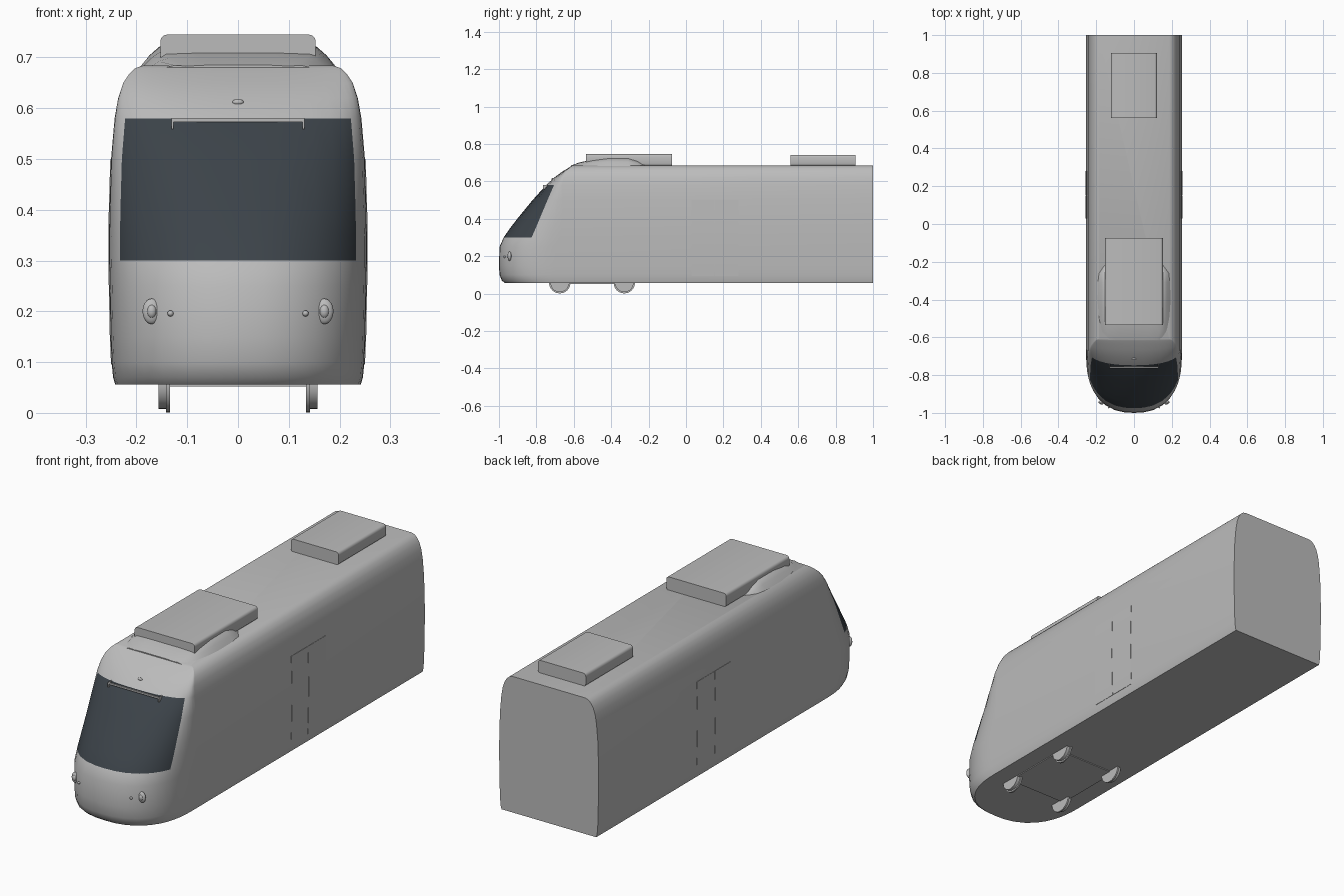
import bpy, bmesh
from math import radians, pi
from mathutils import Matrix

cube = bpy.data.objects.get("Cube")
if cube:
    bpy.data.objects.remove(cube, do_unlink=True)


def material(name, color):
    mat = bpy.data.materials.new(name)
    mat.use_nodes = True
    mat.diffuse_color = (*color, 1)
    mat.node_tree.nodes["Principled BSDF"].inputs["Base Color"].default_value = (*color, 1)
    return mat


GREY = material("body grey", (0.5, 0.5, 0.5))
GLASS = material("windscreen dark", (0.045, 0.056, 0.067))


def finish(name, bm, mats=(GREY,), angle=32):
    bmesh.ops.recalc_face_normals(bm, faces=bm.faces[:])
    mesh = bpy.data.meshes.new(name)
    bm.to_mesh(mesh)
    bm.free()
    for mat in mats:
        mesh.materials.append(mat)
    obj = bpy.data.objects.new(name, mesh)
    bpy.context.collection.objects.link(obj)
    bpy.ops.object.select_all(action='DESELECT')
    obj.select_set(True)
    bpy.context.view_layer.objects.active = obj
    bpy.ops.object.shade_smooth_by_angle(angle=radians(angle))
    return obj


def loft(bm, rings, closed=True):
    """Skin a list of equally long point rings and cap both ends."""
    rows = [[bm.verts.new(p) for p in ring] for ring in rings]
    count = len(rows[0])
    for low, high in zip(rows, rows[1:]):
        for i in range(count):
            j = (i + 1) % count
            bm.faces.new((low[i], low[j], high[j], high[i]))
    bm.faces.new(rows[0][::-1])
    bm.faces.new(rows[-1])


# Shell levels: height, half width, nose tip y, nose depth
LEVELS = [
    (.056, .242, -.968, .29), (.07, .246, -.985, .295), (.1, .249, -.997, .3),
    (.15, .251, -1, .3), (.25, .253, -.997, .3), (.3, .254, -.975, .3),
    (.35, .254, -.94, .275), (.4, .253, -.902, .24), (.5, .25, -.82, .16),
    (.58, .243, -.748, .085), (.62, .236, -.705, .05), (.65, .226, -.665, .025),
    (.668, .214, -.635, .01), (.679, .202, -.618, .004), (.684, .187, -.608, .001)]


def level(z):
    for a, b in zip(LEVELS, LEVELS[1:]):
        if a[0] <= z <= b[0]:
            t = (z - a[0]) / (b[0] - a[0])
            return [p + (q - p) * t for p, q in zip(a, b)]
    return LEVELS[-1]


def nose_y(x, z):
    _, width, tip, depth = level(z)
    u = min(abs(x) / width, 1)
    return tip + depth * (1 - (1 - u ** 2.4) ** (1 / 2.4))


# Car shell: stacked plan outlines with a rounded nose
half = [1, .995, .98, .955, .915, .85, .75, .6, .4, .2]
spread = half + [0] + [-u for u in reversed(half)]
rings = []
for z, width, tip, depth in LEVELS:
    ring = [(width, 1, z)]
    ring += [(u * width, nose_y(u * width, z), z) for u in spread]
    ring.append((-width, 1, z))
    rings.append(ring)
bm = bmesh.new()
loft(bm, rings)
for face in bm.faces:
    c = face.calc_center_median()
    if .3 < c.z < .58 and abs(c.x) < .229 and c.y < -.5:
        face.material_index = 1
finish("car_shell", bm, (GREY, GLASS))

# Roof fairing: y, half base, half top, height
bm = bmesh.new()
sections = [(-.615, .15, .1, .685), (-.57, .178, .135, .701), (-.5, .192, .148, .716),
            (-.42, .196, .152, .724), (-.31, .195, .154, .724), (-.26, .19, .155, .709),
            (-.215, .16, .14, .685)]
rings = []
for y, base, top, h in sections:
    side = [(base, .678), ((base + top) / 2, (h + .684) / 2), (top, h - .002), (top * .6, h)]
    outline = side + [(-x, z) for x, z in reversed(side)]
    rings.append([(x, y, z) for x, z in outline])
loft(bm, rings)
finish("roof_fairing", bm, angle=50)


def box(bm, x, y, z):
    """Add a box from three (low, high) ranges."""
    size = [b - a for a, b in (x, y, z)]
    centre = [(a + b) / 2 for a, b in (x, y, z)]
    mat = Matrix.Translation(centre) @ Matrix.Diagonal((*size, 1))
    return bmesh.ops.create_cube(bm, size=1, matrix=mat)["verts"]


# Roof equipment boxes with rounded long edges
for name, width, y0, y1, top in (("front_roof_unit", .153, -.535, -.075, .745),
                                 ("rear_roof_unit", .122, .56, .905, .742)):
    bm = bmesh.new()
    box(bm, (-width, width), (y0, y1), (.682, top))
    edges = [e for e in bm.edges if abs(e.verts[0].co.y - e.verts[1].co.y) > .1]
    bmesh.ops.bevel(bm, geom=edges, offset=.013, segments=3, affect='EDGES', profile=.5)
    finish(name, bm)

# Sliding door leaves following the side walls
for side, label in ((1, "left"), (-1, "right")):
    for y0, y1, part in ((.03, .149, "front"), (.152, .28, "rear")):
        bm = bmesh.new()
        rings = []
        for z in (.095, .15, .25, .3, .4, .5):
            w = level(z)[1]
            rings.append([(side * (w + d), y, z) for d, y in
                          ((.0015, y0), (.0015, y1), (-.004, y1), (-.004, y0))])
        loft(bm, rings)
        finish(f"{label}_{part}_door_leaf", bm)


def ellipsoid(bm, x, y, z, radii):
    mat = Matrix.Translation((x, y, z)) @ Matrix.Diagonal((*radii, 1))
    bmesh.ops.create_uvsphere(bm, u_segments=24, v_segments=12, radius=1, matrix=mat)


# Headlights and marker lamps
for side, label in ((1, "left"), (-1, "right")):
    bm = bmesh.new()
    x, z = side * .17, .2
    ellipsoid(bm, x, nose_y(x, z), z, (.018, .01, .025))
    ellipsoid(bm, x, nose_y(x, z) - .004, z, (.01, .01, .014))
    finish(label + "_headlight", bm)
    bm = bmesh.new()
    x, z = side * .133, .196
    ellipsoid(bm, x, nose_y(x, z), z, (.006, .006, .006))
    finish(label + "_marker_lamp", bm)

# Top lamp above the windscreen
bm = bmesh.new()
ellipsoid(bm, 0, nose_y(0, .612), .612, (.011, .006, .006))
finish("top_lamp", bm)

# Rail across the windscreen top with end brackets
bm = bmesh.new()
y = nose_y(0, .576)
box(bm, (-.13, .13), (y - .012, y - .004), (.573, .581))
for side in (1, -1):
    x = side * .129
    box(bm, (x - .002, x + .002), (y - .012, y + .02), (.559, .581))
finish("windscreen_rail", bm)


# Flanged wheels below the floor
def disc(bm, x, y, radius, depth):
    mat = Matrix.Translation((x, y, .058)) @ Matrix.Rotation(pi / 2, 4, 'Y')
    bmesh.ops.create_cone(bm, cap_ends=True, segments=32, radius1=radius,
                          radius2=radius, depth=depth, matrix=mat)


for side, label in ((1, "left"), (-1, "right")):
    for y, part in ((-.675, "front"), (-.33, "rear")):
        bm = bmesh.new()
        disc(bm, side * .138, y, .057, .008)
        disc(bm, side * .149, y, .05, .016)
        finish(f"{label}_{part}_wheel", bm)

# Bogie cover plate between the wheels
bm = bmesh.new()
box(bm, (-.155, .155), (-.675, -.33), (.052, .058))
finish("bogie_plate", bm)
